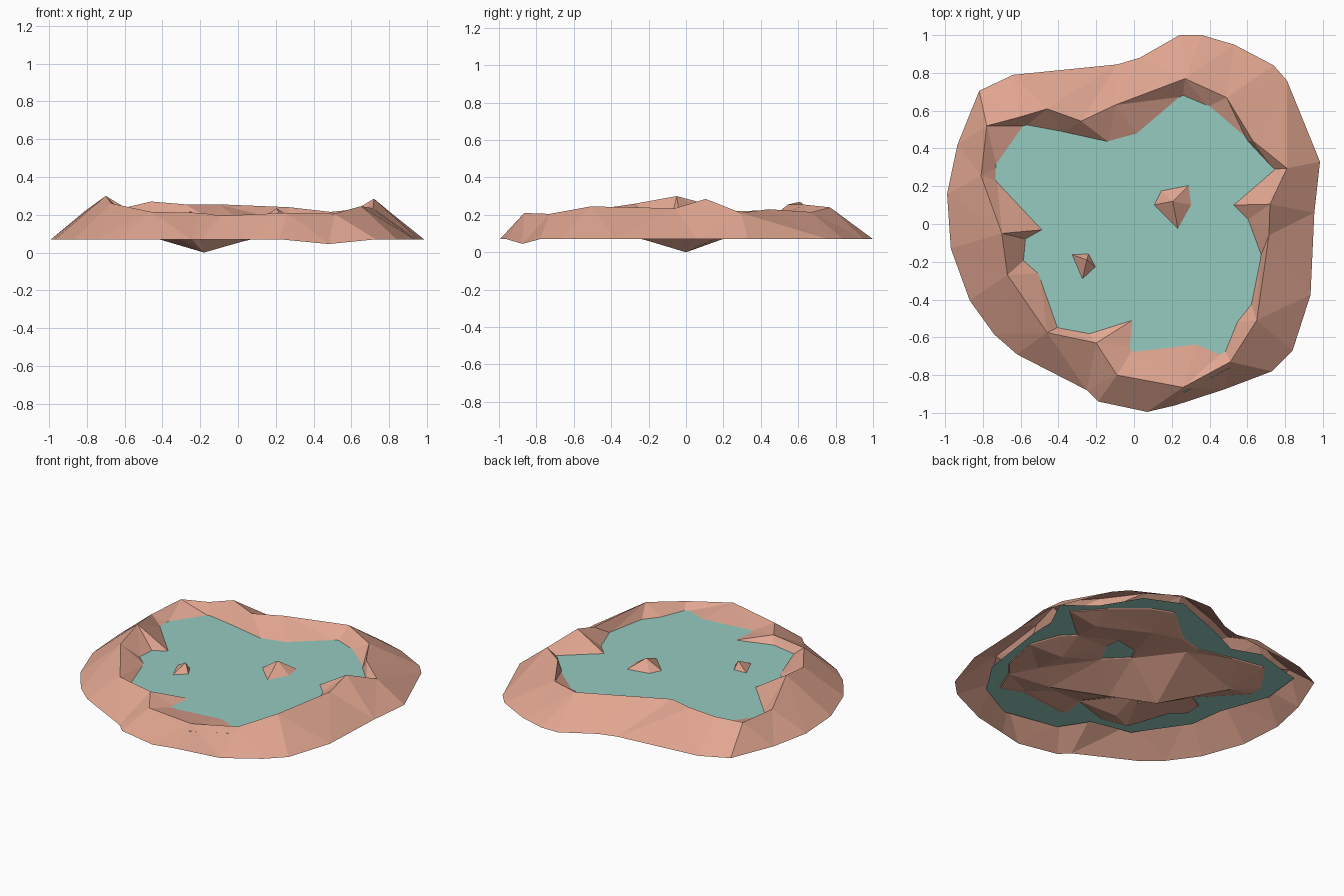
import bpy
from mathutils import Vector
from mathutils.geometry import delaunay_2d_cdt

WATER = 0.17

# Foot of the bank (x, y)
foot = [(.985, .33), (.81, .76), (.74, .84), (.53, .95), (.36, 1), (.24, 1), (.03, .88),
        (-.09, .845), (-.64, .79), (-.82, .705), (-.935, .42), (-.99, .16), (-.97, -.13),
        (-.87, -.405), (-.74, -.585), (-.62, -.69), (-.25, -.88), (-.19, -.94), (.07, -.995),
        (.22, -.96), (.48, -.875), (.73, -.78), (.84, -.67), (.935, -.375), (.955, .06)]
# Crest of the bank (x, y, z)
crest = [(.81, .295, .21), (.63, .44, .23), (.49, .67, .215), (.27, .77, .24), (-.1, .63, .255),
         (-.28, .545, .255), (-.46, .61, .27), (-.61, .565, .235), (-.78, .52, .225),
         (-.81, .255, .22), (-.70, -.05, .30), (-.67, -.27, .26), (-.46, -.575, .215),
         (-.2, -.63, .21), (-.09, -.80, .195), (.26, -.865, .21), (.51, -.73, .205),
         (.65, -.51, .245), (.715, -.06, .235), (.72, .105, .285)]
# Shoreline where the bank enters the water (x, y)
shore = [(.74, .29), (.60, .44), (.39, .62), (.26, .675), (.02, .47), (-.1, .365), (-.13, .43),
         (-.38, .485), (-.57, .52), (-.725, .30), (-.725, .23), (-.48, -.03), (-.57, -.08),
         (-.58, -.19), (-.50, -.26), (-.40, -.545), (-.24, -.575), (.015, -.495), (0, -.65),
         (.19, -.495), (.34, -.61), (.48, -.67), (.54, -.52), (.455, -.35), (.62, -.42),
         (.67, -.17), (.60, .02), (.52, .10)]
# Islets and pond floor
islet_a = [(.1, .1), (.235, -.035), (.31, .1), (.295, .21), (.14, .18)]
islet_b = [(-.40, -.235), (-.275, -.30), (-.2, -.23), (-.24, -.155), (-.335, -.16)]
peaks = [(.205, .12, .235), (-.25, -.19, .22)]
floor = [(-.18, 0, 0), (.55, .3, .13), (.25, .47, .12), (-.52, .28, .10), (.3, -.42, .12),
         (.48, -.1, .12), (-.22, -.43, .12), (.03, -.2, .06)]


def at_height(loop, z):
    return [(x, y, z) for x, y in loop]


def make_object(name, verts, faces, color):
    mesh = bpy.data.meshes.new(name)
    mesh.from_pydata(verts, [], faces)
    mesh.update()
    obj = bpy.data.objects.new(name, mesh)
    bpy.context.collection.objects.link(obj)
    mat = bpy.data.materials.new(name + "_color")
    mat.diffuse_color = color
    mesh.materials.append(mat)
    return obj


# Ground: loops become fixed edges of one faceted surface
foot3 = [(x, y, .045 if (x, y) == (.48, -.875) else .07) for x, y in foot]
loops = [foot3, crest, at_height(shore, WATER - .005),
         at_height(islet_a, WATER - .005), at_height(islet_b, WATER - .005)]
points, edges = [], []
for loop in loops:
    start, n = len(points), len(loop)
    points += loop
    edges += [(start + i, start + (i + 1) % n) for i in range(n)]
points += peaks + floor

flat, _, faces, origin, _, _ = delaunay_2d_cdt(
    [Vector(p[:2]) for p in points], edges, [], 1, 1e-5)
verts = [(v.x, v.y, points[o[0]][2] if o else WATER) for v, o in zip(flat, origin)]
make_object("rocky_ground", verts, faces, (.75, .38, .28, 1))

# Water sheet, tucked under the crest all round
sheet = [(x * 1.03, y * 1.03, WATER) for x, y, z in crest]
make_object("water", sheet, [list(range(len(sheet)))], (.30, .60, .53, 1))
